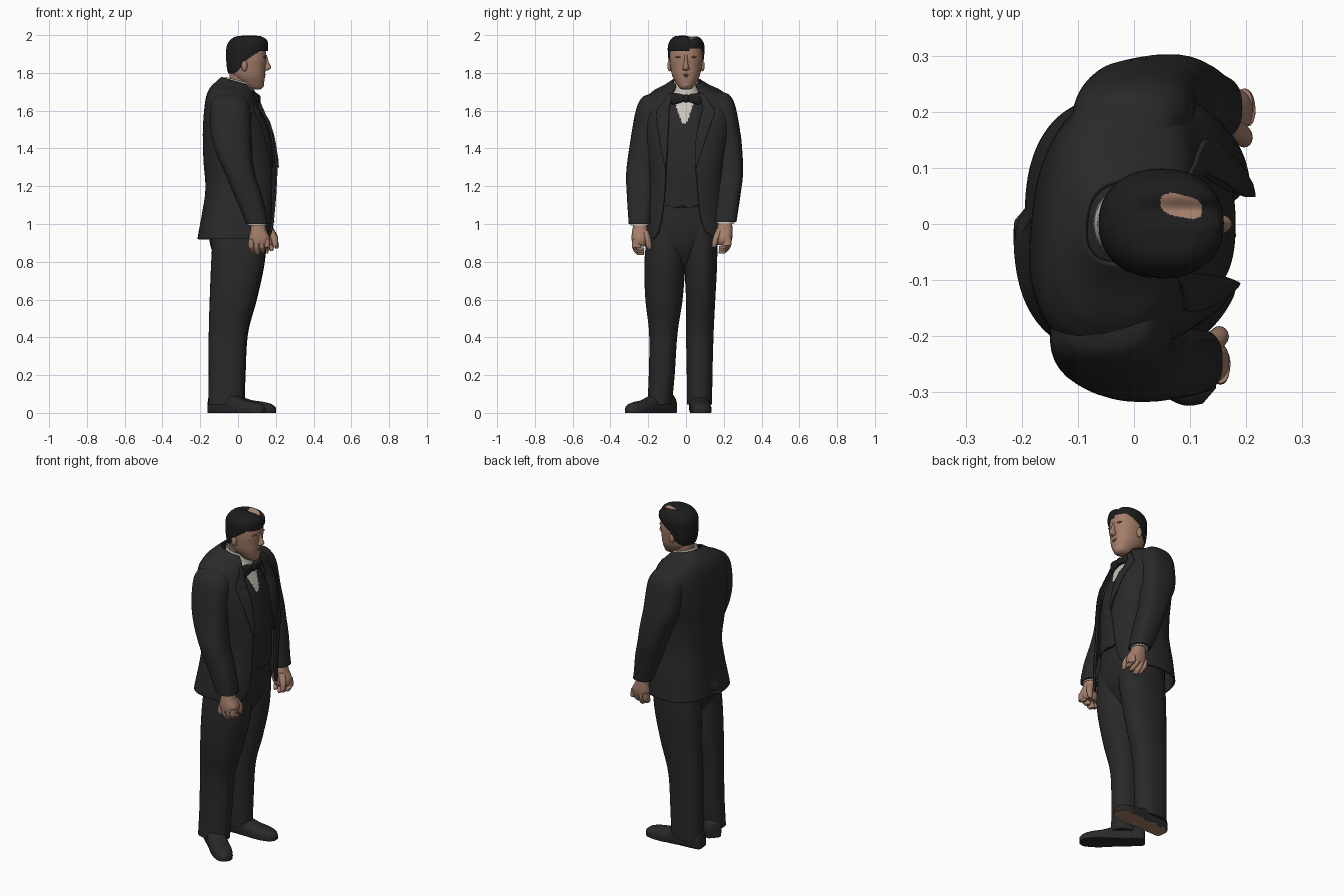
import bpy, bmesh, math
from mathutils import Vector


def material(name, r, g, b):
    m = bpy.data.materials.new(name)
    m.diffuse_color = (r, g, b, 1)
    return m


SUIT = material("black suit", .022, .022, .023)
SATIN = material("black satin", .015, .015, .016)
HAIR = material("dark hair", .012, .012, .013)
SKIN = material("skin", .37, .21, .145)
LIPS = material("lips and brows", .22, .115, .08)
WHITE = material("white shirt", .60, .56, .50)


def clamp(t):
    return max(0.0, min(1.0, t))


def smooth_rows(rows, sub):
    """Catmull-Rom interpolation of the section rows."""
    out = []
    for i in range(len(rows) - 1):
        a, b, c, d = (rows[max(i - 1, 0)], rows[i], rows[i + 1], rows[min(i + 2, len(rows) - 1)])
        for k in range(sub):
            t = k / sub
            out.append([.5 * (2 * q + (r - p) * t + (2 * p - 5 * q + 4 * r - s) * t * t
                              + (3 * q - p - 3 * r + s) * t ** 3) for p, q, r, s in zip(a, b, c, d)])
    return out + [list(rows[-1])]


def spow(v, e):
    return math.copysign(abs(v) ** e, v)


def grid_object(name, rings, mats, closed, cap, rule=None, keep=None, thick=0):
    bm = bmesh.new()
    vr = [[bm.verts.new(p) for p in ring] for ring in rings]
    count = len(rings[0])
    for a, b in zip(vr, vr[1:]):
        for i in range(count if closed else count - 1):
            j = (i + 1) % count
            bm.faces.new((a[i], a[j], b[j], b[i]))
    if cap:
        bm.faces.new(vr[0])
        bm.faces.new(vr[-1])
    if keep:
        bad = [f for f in bm.faces if not keep(f.calc_center_median())]
        bmesh.ops.delete(bm, geom=bad, context='FACES')
    bmesh.ops.recalc_face_normals(bm, faces=bm.faces[:])
    if rule:
        for f in bm.faces:
            f.material_index = rule(f.calc_center_median())
    me = bpy.data.meshes.new(name)
    bm.to_mesh(me)
    bm.free()
    for m in mats:
        me.materials.append(m)
    ob = bpy.data.objects.new(name, me)
    bpy.context.collection.objects.link(ob)
    if thick:
        mod = ob.modifiers.new("thickness", 'SOLIDIFY')
        mod.thickness = thick
        mod.offset = 0
    bpy.ops.object.select_all(action='DESELECT')
    ob.select_set(True)
    bpy.context.view_layer.objects.active = ob
    bpy.ops.object.shade_smooth_by_angle(angle=math.radians(50))
    return ob


def loft(name, rows, *mats, n=2.0, seg=40, sub=6, f=None, cap=True, **kw):
    """Rows are (z, x0, x1, y0, y1) with two optional front gap edges."""
    rings = []
    for r in smooth_rows(rows, sub):
        z, x0, x1, y0, y1 = r[:5]
        cx, cy, rx, ry = (x0 + x1) / 2, (y0 + y1) / 2, (x1 - x0) / 2, (y1 - y0) / 2
        t0, t1 = 0, 2 * math.pi
        gap = len(r) > 5
        if gap:
            t0 = math.asin(clamp((r[6] - cy) / ry) ** (n / 2))
            t1 -= math.asin(clamp((cy - r[5]) / ry) ** (n / 2))
        ring = []
        for i in range(seg):
            t = t0 + (t1 - t0) * i / (seg - 1 if gap else seg)
            p = (cx + rx * spow(math.cos(t), 2 / n), cy + ry * spow(math.sin(t), 2 / n), z)
            ring.append(f(*p) if f else p)
        rings.append(ring)
    closed = len(rows[0]) == 5
    return grid_object(name, rings, mats, closed, cap and closed, **kw)


def ball(name, c, r, mat):
    k = [-1, -.92, -.7, -.38, 0, .38, .7, .92, 1]
    rows = []
    for s in k:
        w = max(math.sqrt(1 - s * s), .02)
        rows.append((c[2] + s * r[2], c[0] - w * r[0], c[0] + w * r[0], c[1] - w * r[1], c[1] + w * r[1]))
    return loft(name, rows, mat, seg=16, sub=2)


# the upper body turns slightly towards its right
def turn(x, y, z):
    return x + .1 * y * clamp((z - 1.05) / .3)


# jacket: open-fronted shell, with a sloping collar and a back vent
def tailor(x, y, z):
    if x < -.05 and y < .005 and z < 1.15:
        x -= .02 * (1.15 - z) / .23
    return (turn(x, y, z), y, z - .28 * x * clamp((z - 1.55) / .2))


coat = [(1.75, -.085, .06, -.07, .075, -.05, .05), (1.72, -.115, .085, -.115, .125, -.065, .07),
        (1.685, -.145, .097, -.18, .195, -.08, .085), (1.63, -.165, .112, -.22, .23, -.09, .09),
        (1.5, -.178, .165, -.22, .23, -.095, .06), (1.33, -.175, .198, -.2, .205, -.105, .05),
        (1.2, -.167, .2, -.195, .2, -.11, .06), (1.05, -.178, .193, -.215, .215, -.125, .075),
        (.96, -.187, .187, -.225, .222, -.145, .105), (.92, -.19, .18, -.228, .225, -.17, .165)]
loft("jacket", coat, SUIT, n=2.6, seg=80, f=tailor, thick=.01)


# lapels: plates that follow the jacket front
def coat_x(y, z):
    r = min(smooth_rows(coat, 12), key=lambda q: abs(q[0] - z))
    v = min(abs(y - (r[3] + r[4]) / 2) / ((r[4] - r[3]) / 2), 1)
    return (r[1] + r[2]) / 2 + (r[2] - r[1]) / 2 * (1 - v ** 2.6) ** (1 / 2.6)


def lapel(name, rows):
    rings = []
    for z, a, b in smooth_rows(rows, 5):
        ys = [a + (b - a) * i / 8 for i in range(9)]
        rings.append([tailor(coat_x(y, z) + .009, y, z) for y in ys])
    grid_object(name, rings, [SUIT], False, False, thick=.008)


lapel("left_lapel", [(1.71, .068, .09), (1.64, .088, .135), (1.59, .084, .15), (1.45, .052, .105), (1.3, .048, .056)])
lapel("right_lapel", [(1.71, -.063, -.09), (1.64, -.087, -.13), (1.59, -.09, -.155), (1.45, -.096, -.14), (1.3, -.104, -.11)])

# waistcoat with the shirt front showing in its V
loft("waistcoat", [(1.7, -.05, .07, -.07, .07), (1.63, -.1, .1, -.13, .13), (1.5, -.12, .148, -.16, .16),
                   (1.33, -.12, .178, -.16, .16), (1.2, -.12, .18, -.16, .16), (1.1, -.12, .178, -.165, .165)],
     SUIT, WHITE, n=2.5, seg=160, sub=14,
     f=lambda x, y, z: (x, y, z - .4 * max(0, .04 - abs(abs(y + .02) - .04)) * clamp((1.2 - z) / .1)),
     rule=lambda c: int(c.x > 0 and c.z > 1.53 and abs(c.y + .009) < .012 + (c.z - 1.53) * .34))
for i in range(3):
    ball("waistcoat_button", (.175 - .012 * (i == 2), -.02, 1.2 + .1 * i), (.007, .007, .007), SUIT)

# collar and bow tie
loft("shirt_collar", [(1.67, -.07, .085, -.07, .07), (1.72, -.068, .075, -.066, .066), (1.76, -.062, .068, -.062, .062)],
     WHITE, cap=False, thick=.006, f=lambda x, y, z: (x, y, z - .28 * x))
loft("bow_tie", [(-.082, .078, .1, 1.645, 1.69), (-.07, .07, .108, 1.632, 1.695), (-.035, .075, .112, 1.64, 1.69),
                 (0, .085, .112, 1.65, 1.68), (.035, .075, .112, 1.64, 1.69), (.07, .07, .108, 1.632, 1.695),
                 (.082, .078, .1, 1.645, 1.69)], SATIN, n=3, f=lambda x, y, z: (x, z, y))
ball("bow_knot", (.106, 0, 1.665), (.014, .016, .022), SATIN)


# sleeves, cuffs and hands, the second side mirrored and reaching further forward
def right_side(x, y, z):
    return (turn(x, y, z), y, z - .012 * clamp((z - 1.5) / .2))


def left_side(x, y, z):
    t = max(0, (1.45 - z) / .45)
    return (turn(x, -y, z) + .035 * t, -y - .036 * t, z + .01 * clamp(t))


for side, g in (("right", right_side), ("left", left_side)):
    loft(side + "_sleeve", [(1.697, -.07, .02, -.2, -.14), (1.678, -.11, .055, -.235, -.1), (1.61, -.13, .085, -.265, -.1),
                            (1.45, -.115, .092, -.293, -.13), (1.28, -.055, .105, -.316, -.165),
                            (1.15, -.012, .135, -.313, -.175), (1.0, .042, .158, -.303, -.185)],
         SUIT, f=g, n=2.6)
    loft(side + "_cuff", [(1.02, .053, .15, -.293, -.195), (.993, .053, .15, -.293, -.195)], WHITE, f=g, sub=2)
    loft(side + "_hand", [(1.02, .07, .14, -.275, -.21), (.97, .066, .15, -.284, -.203), (.93, .058, .168, -.288, -.2),
                          (.9, .06, .168, -.285, -.205), (.88, .07, .155, -.275, -.215)], SKIN, f=g, n=2.4)
    for i in range(4):
        x, low = .07 + .028 * i, .835 + .012 * abs(i - 1)
        loft(side + "_finger", [(.92, x - .015, x + .016, -.284, -.235), (.88, x - .016, x + .016, -.286, -.238),
                                (low + .015, x - .01, x + .018, -.272, -.222), (low, x - .002, x + .012, -.255, -.222)],
             SKIN, f=g, seg=16, sub=4)
    loft(side + "_thumb", [(.965, .11, .148, -.24, -.2), (.92, .13, .168, -.22, -.186), (.88, .138, .166, -.21, -.182),
                           (.865, .146, .158, -.202, -.188)], SKIN, f=g, seg=16, sub=4)

# trousers
loft("trouser_waist", [(1.15, -.13, .168, -.16, .16), (1.0, -.15, .165, -.19, .175), (.88, -.145, .14, -.195, .16),
                       (.78, -.09, .08, -.12, .1)], SUIT, n=2.5)
loft("right_trouser_leg", [(1.0, -.13, .15, -.2, .005), (.8, -.142, .14, -.22, -.003), (.6, -.15, .095, -.215, -.018),
                           (.42, -.155, .048, -.195, -.045), (.2, -.155, .035, -.197, -.06), (.045, -.157, .03, -.205, -.075)],
     SUIT, n=2.3)
loft("left_trouser_leg", [(1.0, -.13, .155, -.015, .165), (.8, -.142, .142, -.01, .165), (.6, -.147, .1, 0, .155),
                          (.42, -.153, .053, 0, .146), (.2, -.153, .04, .004, .14), (.045, -.155, .035, .004, .138)],
     SUIT, n=2.3)


# shoes: lofted along the foot, then turned to each toe direction
def shoe(name, origin, toe, sole):
    d = (Vector(toe) - Vector(origin)).normalized()
    o = Vector(origin)

    def place(x, y, z):
        p = o + d * z + Vector((-d.y, d.x)) * y
        return (p.x, p.y, max(x, 0))
    loft(name, [(-.085, -.02, .06, -.02, .02), (-.075, -.03, .09, -.042, .042), (-.02, -.03, .12, -.052, .052),
                (.06, -.03, .1, -.052, .052), (.14, -.03, .07, -.056, .056), (.2, -.03, .06, -.055, .055),
                (.25, -.03, .048, -.043, .043), (.275, -.02, .03, -.018, .018)],
         SUIT, sole, n=2.5, f=place, rule=lambda c: int(c.z < .002))


shoe("right_shoe", (-.075, -.128), (.115, -.29), SUIT)
shoe("left_shoe", (-.075, .068), (.2, .085), SKIN)

# head and face
loft("neck", [(1.64, -.045, .07, -.055, .055), (1.74, -.045, .07, -.054, .054), (1.82, -.045, .08, -.06, .06)], SKIN)
loft("head", [(1.712, .075, .115, -.015, .015), (1.722, .045, .13, -.035, .035), (1.75, 0, .138, -.055, .055),
              (1.785, -.035, .143, -.073, .073), (1.83, -.05, .146, -.082, .082), (1.88, -.054, .15, -.087, .087),
              (1.94, -.05, .143, -.082, .082), (1.97, -.02, .12, -.06, .06), (1.982, .02, .08, -.02, .02)],
     SKIN, n=2.3, seg=48)
loft("nose", [(1.895, .13, .153, -.009, .009), (1.86, .13, .162, -.01, .01), (1.835, .13, .174, -.014, .014),
              (1.822, .13, .172, -.018, .018), (1.813, .13, .158, -.014, .014)], SKIN, seg=20)
ball("chin", (.118, 0, 1.738), (.02, .025, .02), SKIN)
ball("upper_lip", (.139, 0, 1.79), (.008, .022, .004), LIPS)
ball("lower_lip", (.137, 0, 1.782), (.008, .018, .004), LIPS)
for s in (-1, 1):
    ball("brow", (.137, s * .036, 1.884), (.011, .02, .005), LIPS)
    ball("eye", (.134, s * .034, 1.867), (.009, .013, .005), LIPS)
    ball("ear", (.034, s * .086, 1.838), (.016, .013, .03), SKIN)


# hair: shell kept above the hairline, with a bare parting on top
def above_hairline(c):
    if c.x < .035:
        line = 1.797 + max(0, c.x + .02) * .8
    else:
        line = 1.865 + .05 * clamp((c.x - .035) / .08) + (.012 if c.y > .02 else 0)
    return c.z > line


loft("hair", [(1.78, -.045, .125, -.07, .07), (1.82, -.058, .145, -.086, .086), (1.88, -.063, .153, -.094, .095),
              (1.94, -.06, .16, -.096, .098), (1.975, -.04, .153, -.082, .084), (1.993, -.01, .125, -.06, .06),
              (1.997, .02, .1, -.03, .03), (1.998, .055, .06, -.003, .003)],
     HAIR, SKIN, n=2.2, seg=120, sub=14, keep=above_hairline,
     f=lambda x, y, z: (x, y, z - .016 * clamp((x + .02) / .1) * math.exp(-((y - .025) / .018) ** 2) * clamp((z - 1.93) / .04)),
     rule=lambda c: int(c.z > 1.95 and abs((c.x - .084) / .037) ** 3 + abs((c.y - .032 + .2 * (c.x - .084)) / .02) ** 3 < 1))
